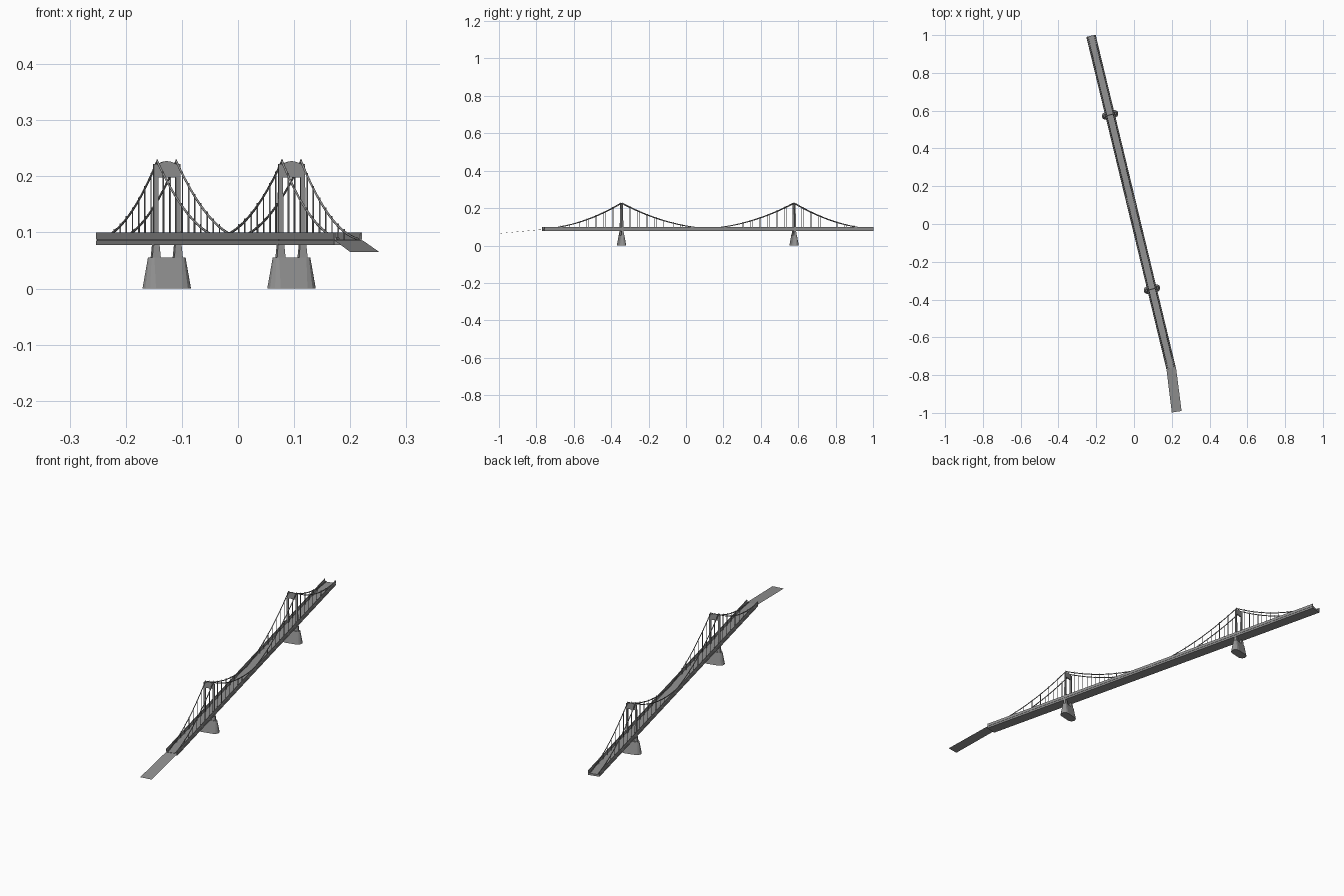
import bpy, bmesh, math
from mathutils import Matrix, Vector

if "Cube" in bpy.data.objects:
    bpy.data.objects.remove(bpy.data.objects["Cube"])

# Bridge frame: local y runs along the deck, local x across it
FRAME = Matrix.Translation((-0.0158, 0.1165, 0)) @ Matrix.Rotation(math.radians(13.55), 4, 'Z')
TOWER_Y, HALF, CABLE_X, COL_X = 0.4745, 0.905, 0.0175, 0.0202

GREY = bpy.data.materials.new("dark_grey")
GREY.diffuse_color = (0.29, 0.29, 0.29, 1)
GREY.use_nodes = True
GREY.node_tree.nodes["Principled BSDF"].inputs["Base Color"].default_value = GREY.diffuse_color


def finish(name, bm, frame=FRAME):
    bm.transform(frame)
    bmesh.ops.recalc_face_normals(bm, faces=bm.faces)
    me = bpy.data.meshes.new(name)
    bm.to_mesh(me)
    bm.free()
    me.materials.append(GREY)
    ob = bpy.data.objects.new(name, me)
    bpy.context.collection.objects.link(ob)
    return ob


def loft(bm, rings):
    """Skin a list of equal closed loops and cap both ends."""
    rows = [[bm.verts.new(p) for p in r] for r in rings]
    n = len(rows[0])
    for a, b in zip(rows, rows[1:]):
        for i in range(n):
            bm.faces.new((a[i], a[(i + 1) % n], b[(i + 1) % n], b[i]))
    bm.faces.new(rows[0][::-1])
    bm.faces.new(rows[-1])


def box_ring(cx, cy, hx, hy, z):
    return [(cx + a * hx, cy + b * hy, z) for a, b in ((-1, -1), (1, -1), (1, 1), (-1, 1))]


def stadium(cy, half_len, r, z, n=6):
    pts = []
    for side in (0, 1):
        for i in range(n + 1):
            a = -math.pi / 2 + side * math.pi + math.pi * i / n
            cx = (half_len - r) * (1 if side == 0 else -1)
            pts.append((cx + r * math.cos(a), cy + r * math.sin(a), z))
    return pts


def cable_z(s, span):
    t = 1 - s / span
    base = 0.091 if span == TOWER_Y else 0.0885
    return base + (0.227 - base) * (0.2 * t + 0.8 * t * t)


# Deck: U-shaped section with parapet walls and a small outer ledge
half = [(0.0255, 0.078), (0.0255, 0.0855), (0.0242, 0.0855), (0.0242, 0.0875),
        (0.0255, 0.0875), (0.0255, 0.100), (0.0225, 0.100), (0.0215, 0.087)]
section = half + [(-x, z) for x, z in reversed(half)]
bm = bmesh.new()
loft(bm, [[(x, y, z) for x, z in section] for y in (-HALF, HALF)])
finish("deck", bm)

# Approach ramp: thin sloping sheet
bm = bmesh.new()
bm.faces.new([bm.verts.new(p) for p in ((0.172, -0.770, 0.086), (0.200, -0.998, 0.065),
                                        (0.252, -0.990, 0.065), (0.222, -0.757, 0.086))])
finish("approach_ramp", bm, Matrix())

for label, ty in (("south", -TOWER_Y), ("north", TOWER_Y)):
    # Pier base
    bm = bmesh.new()
    loft(bm, [stadium(ty, 0.0445, 0.020, 0), stadium(ty, 0.0345, 0.0095, 0.055)])
    finish(label + "_pier", bm)

    # Columns with flared feet
    bm = bmesh.new()
    for sx in (-COL_X, COL_X):
        loft(bm, [box_ring(sx, ty, hx, hy, z) for hx, hy, z in
                  ((0.0078, 0.007, 0.054), (0.006, 0.0055, 0.075), (0.0046, 0.004, 0.085),
                   (0.0040, 0.003, 0.222))])
        loft(bm, [box_ring(math.copysign(CABLE_X, sx), ty, 0.0012, 0.0015, z)
                  for z in (0.215, 0.230)])
    finish(label + "_columns", bm)

    # Portal beam with arched top
    bm = bmesh.new()
    n = 8
    arch = [(0.0185 * (1 - 2 * i / n), 0.221 + 0.006 * math.sin(math.pi * i / n)) for i in range(n + 1)]
    prof = [(-0.0185, 0.198), (0.0185, 0.198)] + arch
    loft(bm, [[(x, ty + d, z) for x, z in prof] for d in (-0.0025, 0.0025)])
    finish(label + "_portal_beam", bm)

    # Main cables and hangers
    hangers = bmesh.new()
    inward = -1 if ty > 0 else 1
    for span, d in ((TOWER_Y, inward), (HALF - TOWER_Y, -inward)):
        for sx in (-CABLE_X, CABLE_X):
            cu = bpy.data.curves.new(label + "_cable", 'CURVE')
            cu.dimensions = '3D'
            cu.bevel_depth = 0.0021
            cu.bevel_resolution = 1
            cu.materials.append(GREY)
            sp = cu.splines.new('POLY')
            sp.points.add(16)
            for i, p in enumerate(sp.points):
                s = span * i / 16
                p.co = (*(FRAME @ Vector((sx, ty + d * s, cable_z(s, span)))), 1)
            bpy.context.collection.objects.link(bpy.data.objects.new(label + "_cable", cu))
            for k in range(1, 8):
                s = 0.047 * k
                top = cable_z(s, span) + 0.005
                loft(hangers, [box_ring(sx, ty + d * s, 0.001, 0.001, z) for z in (0.086, top)])
    finish(label + "_hangers", hangers)
